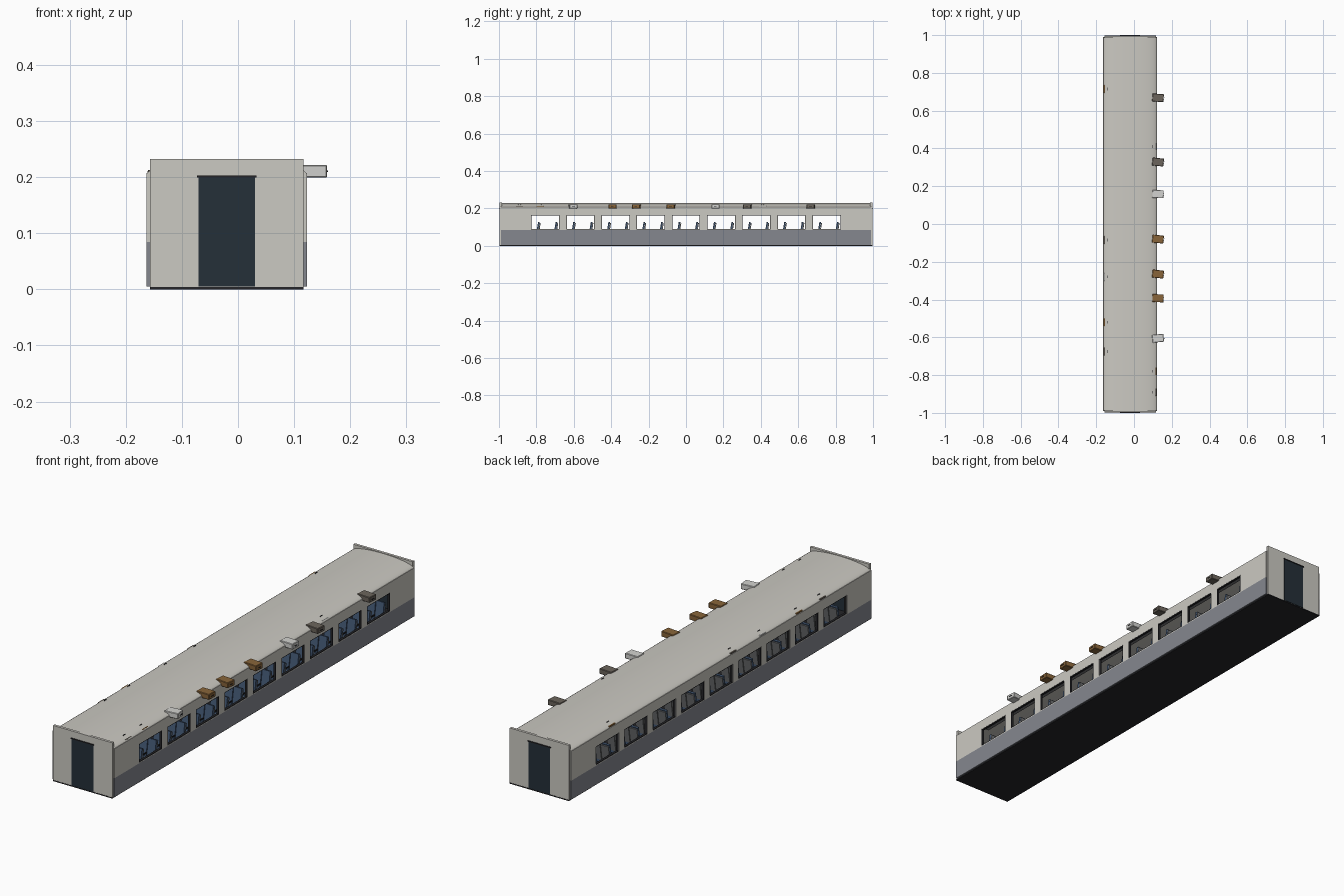
import bpy, bmesh, math, random
from mathutils import Matrix, Vector

if "Cube" in bpy.data.objects:
    bpy.data.objects.remove(bpy.data.objects["Cube"])

random.seed(4)
CX = -0.02            # centre line of the carriage
HALF = 0.143          # half width of the body


def material(name, rgb):
    m = bpy.data.materials.new(name)
    m.diffuse_color = (*rgb, 1)
    m.use_nodes = True
    m.node_tree.nodes["Principled BSDF"].inputs["Base Color"].default_value = m.diffuse_color
    return m


CREAM = material("warm grey paint", (0.60, 0.585, 0.54))
BAND = material("slate grey paint", (0.235, 0.245, 0.275))
DOOR = material("dark blue door", (0.018, 0.029, 0.040))
DARK = material("charcoal", (0.018, 0.018, 0.021))
BLUE = material("blue fabric", (0.055, 0.095, 0.17))
SHELL = material("seat grey", (0.16, 0.165, 0.17))
BROWN = material("brown leather", (0.25, 0.13, 0.042))
TAUPE = material("taupe case", (0.15, 0.13, 0.108))
WHITE = material("pale case", (0.65, 0.65, 0.63))


def finish(name, bm, mats):
    me = bpy.data.meshes.new(name)
    bm.to_mesh(me)
    bm.free()
    for m in mats:
        me.materials.append(m)
    ob = bpy.data.objects.new(name, me)
    bpy.context.collection.objects.link(ob)
    return ob


def add_box(bm, x, y, z, mat=0, rot=None):
    """Box from (min, max) ranges, optionally rotated about its centre."""
    c = Vector((sum(x) / 2, sum(y) / 2, sum(z) / 2))
    s = (x[1] - x[0], y[1] - y[0], z[1] - z[0], 1)
    m = Matrix.Translation(c) @ (rot or Matrix()) @ Matrix.Diagonal(s)
    vs = bmesh.ops.create_cube(bm, size=1, matrix=m)["verts"]
    for f in {f for v in vs for f in v.link_faces}:
        f.material_index = mat


def box(name, x, y, z, mat):
    bm = bmesh.new()
    add_box(bm, x, y, z)
    return finish(name, bm, [mat])


WINDOWS = [-0.752 + 0.188 * i for i in range(9)]
W_HALF, W_LOW, W_HIGH = 0.076, 0.087, 0.165


# Side walls: a grid with window cells left open, thickened inward
def side_wall(name, s):
    bm = bmesh.new()
    ys = [-0.99] + [w + d for w in WINDOWS for d in (-W_HALF, W_HALF)] + [0.99]
    zs = [0.005, 0.084, W_LOW, W_HIGH, 0.207]
    grid = [[bm.verts.new((CX + s * HALF, y, z)) for z in zs] for y in ys]
    for i in range(len(ys) - 1):
        for j in range(len(zs) - 1):
            if j == 2 and i % 2:
                continue
            q = [grid[i][j], grid[i + 1][j], grid[i + 1][j + 1], grid[i][j + 1]]
            f = bm.faces.new(q if s > 0 else q[::-1])
            f.material_index = 1 if j == 0 else 0
    ob = finish(name, bm, [CREAM, BAND])
    mod = ob.modifiers.new("thickness", "SOLIDIFY")
    mod.thickness, mod.offset = 0.008, -1


# Dark window frames lining the openings
def window_frames(name, s):
    bm = bmesh.new()
    x = sorted((CX + s * (HALF - 0.010), CX + s * (HALF - 0.0005)))
    t = 0.003
    for w in WINDOWS:
        a, b = w - W_HALF, w + W_HALF
        for y, z in (((a, a + t), (W_LOW, W_HIGH)), ((b - t, b), (W_LOW, W_HIGH)),
                     ((a + t, b - t), (W_LOW, W_LOW + t)),
                     ((a + t, b - t), (W_HIGH - t, W_HIGH))):
            add_box(bm, x, y, z)
    finish(name, bm, [DARK])


for side, s in (("right", 1), ("left", -1)):
    side_wall(side + "_side_wall", s)
    window_frames(side + "_window_frames", s)

# Floor slab
box("floor", (CX - 0.137, CX + 0.137), (-0.99, 0.99), (0, 0.006), DARK)

# Curved roof shell
bm = bmesh.new()
N = 24


def arc(half, rise, base):
    return [(CX - half * math.cos(math.pi * i / N),
             base + rise * math.sin(math.pi * i / N)) for i in range(N + 1)]


profile = arc(HALF - 0.001, 0.025, 0.205) + arc(HALF - 0.007, 0.021, 0.205)[::-1]
rings = [[bm.verts.new((x, y, z)) for x, z in profile] for y in (-0.99, 0.99)]
n = len(profile)
for i in range(n):
    k = (i + 1) % n
    bm.faces.new((rings[0][i], rings[0][k], rings[1][k], rings[1][i]))
for r in rings:
    for i in range(N):
        bm.faces.new((r[i], r[i + 1], r[n - 2 - i], r[n - 1 - i]))
bmesh.ops.recalc_face_normals(bm, faces=bm.faces)
roof = finish("roof", bm, [CREAM])
bpy.context.view_layer.objects.active = roof
roof.select_set(True)
bpy.ops.object.shade_smooth_by_angle(angle=math.radians(35))

# End walls with door, lintel and sill
for end, s in (("front", -1), ("back", 1)):
    def span(a, b):
        return tuple(sorted((s * a, s * b)))
    box(end + "_end_wall", (CX - 0.137, CX + 0.137), span(0.985, 0.996), (0.004, 0.232), CREAM)
    box(end + "_sill", (CX - 0.137, CX + 0.137), span(0.985, 0.997), (0, 0.004), DARK)
    box(end + "_door", (CX - 0.05, CX + 0.05), span(0.983, 0.998), (0.005, 0.200), DOOR)
    box(end + "_lintel", (CX - 0.053, CX + 0.053), span(0.985, 1.0), (0.199, 0.203), DARK)

# Double seats in rows on both sides of the aisle
bm = bmesh.new()
lean = Matrix.Rotation(math.radians(-9), 4, "X")
for row in range(18):
    y = -0.79 + 0.094 * row
    for s in (-1, 1):
        for off in (0.073, 0.112):
            c = CX + s * off
            w = (c - 0.018, c + 0.018)
            add_box(bm, w, (y - 0.045, y + 0.002), (0.042, 0.055))
            add_box(bm, w, (y - 0.007, y + 0.002), (0.050, 0.127), 0, lean)
            add_box(bm, w, (y + 0.002, y + 0.007), (0.046, 0.122), 1, lean)
        for off in (0.0535, 0.0925, 0.1315):
            c = CX + s * off
            add_box(bm, (c - 0.0015, c + 0.0015), (y - 0.034, y), (0.067, 0.072), 2)
        c = CX + s * 0.0925
        add_box(bm, (c - 0.025, c + 0.025), (y - 0.03, y - 0.01), (0.006, 0.042), 2)
finish("seats", bm, [BLUE, SHELL, DARK])

# Overhead luggage racks
for side, s in (("right", 1), ("left", -1)):
    x = tuple(sorted((CX + s * 0.088, CX + s * 0.135)))
    box(side + "_luggage_rack", x, (-0.85, 0.85), (0.190, 0.193), SHELL)


# Suitcases: body, dark straps and a handle
def suitcase(name, x, y, z, mat, outward):
    bm = bmesh.new()
    add_box(bm, (-0.030, 0.030), (-0.021, 0.021), (-0.0115, 0.0115))
    bmesh.ops.bevel(bm, geom=bm.edges[:], offset=0.002, segments=1, affect="EDGES")
    if outward:
        for b in (-0.006, 0.006):
            add_box(bm, (0.029, 0.0325), (b - 0.001, b + 0.001), (-0.001, 0.001), 1)
        add_box(bm, (0.0315, 0.033), (-0.007, 0.007), (-0.0015, 0.0015), 1)
        turn = Matrix.Rotation(math.radians(random.uniform(-7, 7)), 4, "Z")
    else:
        for b in (-0.006, 0.006):
            add_box(bm, (-0.001, 0.001), (b - 0.001, b + 0.001), (0.011, 0.021), 1)
        add_box(bm, (-0.0015, 0.0015), (-0.007, 0.007), (0.0195, 0.022), 1)
        turn = Matrix.Diagonal((0.7, 1, 0.85, 1))
    bm.transform(Matrix.Translation((x, y, z)) @ turn)
    finish(name, bm, [mat, DARK])


for i, (y, m) in enumerate(((0.668, TAUPE), (0.328, TAUPE), (0.158, WHITE), (-0.08, BROWN),
                            (-0.265, BROWN), (-0.393, BROWN), (-0.605, WHITE))):
    suitcase(f"outer_suitcase_{i + 1}", 0.127, y, 0.2105, m, True)
for i, (x, y, m) in enumerate(((-0.14, 0.715, BROWN), (-0.14, -0.085, TAUPE), (-0.14, -0.28, WHITE),
                               (-0.14, -0.52, BROWN), (-0.14, -0.675, TAUPE), (0.097, 0.41, WHITE),
                               (0.097, -0.78, BROWN), (0.097, -0.89, TAUPE))):
    suitcase(f"inner_suitcase_{i + 1}", x, y, 0.203, m, False)
